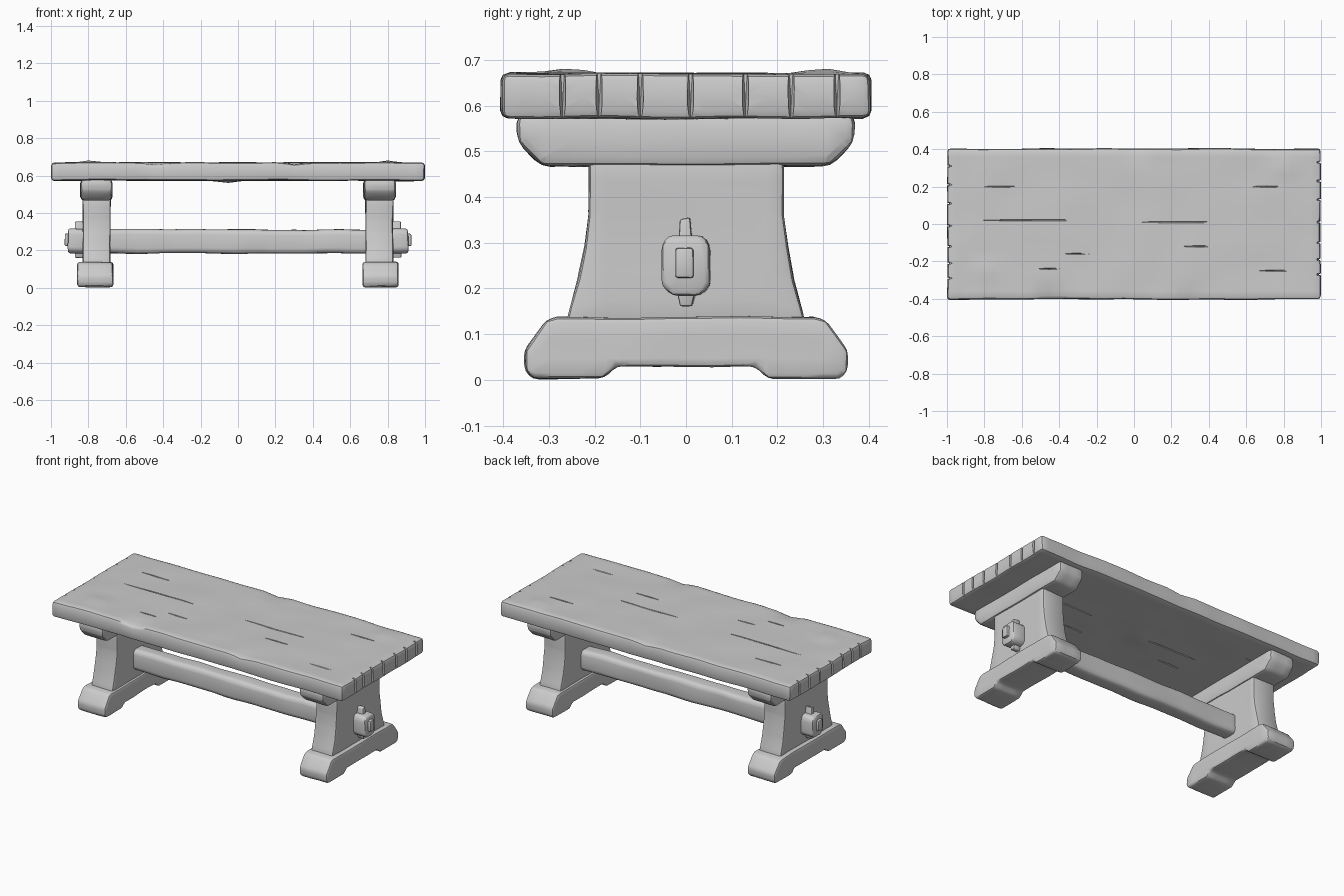
import bpy, bmesh, math
from mathutils import Vector, noise

if "Cube" in bpy.data.objects:
    bpy.data.objects.remove(bpy.data.objects["Cube"])

GREY = (0.6, 0.6, 0.6, 1)
wood = bpy.data.materials.new("grey_wood")
wood.use_nodes = True
wood.diffuse_color = GREY
wood.node_tree.nodes["Principled BSDF"].inputs["Base Color"].default_value = GREY


def finish(bm, name):
    bmesh.ops.recalc_face_normals(bm, faces=bm.faces)
    mesh = bpy.data.meshes.new(name)
    bm.to_mesh(mesh)
    bm.free()
    mesh.materials.append(wood)
    ob = bpy.data.objects.new(name, mesh)
    bpy.context.collection.objects.link(ob)
    return ob


def smooth(ob):
    bpy.ops.object.select_all(action='DESELECT')
    bpy.context.view_layer.objects.active = ob
    ob.select_set(True)
    bpy.ops.object.shade_smooth_by_angle(angle=math.radians(40))


def slices(lo, hi, count):
    return [lo + (hi - lo) * i / count for i in range(1, count)]


def beam(name, profile, x0, x1, bevel, cuts=(1, 1, 1), wobble=0.004, freq=7, dents=()):
    """Extrude a (y, z) profile along x, round its edges, then hand-carve it."""
    bm = bmesh.new()
    base = bm.faces.new([bm.verts.new((x0, y, z)) for y, z in profile])
    out = bmesh.ops.extrude_face_region(bm, geom=[base])
    for v in out["geom"]:
        if isinstance(v, bmesh.types.BMVert):
            v.co.x = x1
    bmesh.ops.recalc_face_normals(bm, faces=bm.faces)
    sharp = [e for e in bm.edges if e.calc_face_angle(0) > 0.3]
    bmesh.ops.bevel(bm, geom=sharp, offset=bevel, segments=2, profile=0.5,
                    affect='EDGES', clamp_overlap=True)
    for axis in range(3):
        vals = [v.co[axis] for v in bm.verts]
        normal = Vector((0, 0, 0))
        normal[axis] = 1
        for s in slices(min(vals), max(vals), cuts[axis]):
            bmesh.ops.bisect_plane(bm, geom=bm.verts[:] + bm.edges[:] + bm.faces[:],
                                   plane_co=normal * s, plane_no=normal)
    for v in bm.verts:
        v.co += noise.noise_vector(v.co * freq) * wobble
        for px, py, pz, radius, depth in dents:
            d = (v.co - Vector((px, py, pz))).length
            v.co.z += depth * max(0, 1 - d / radius)
        v.co.z = max(v.co.z, 0)
    return finish(bm, name)


def box(y0, y1, z0, z1):
    return [(y0, z0), (y1, z0), (y1, z1), (y0, z1)]


def mirrored(half):
    return half + [(-y, z) for y, z in reversed(half)]


# Table top, slightly uneven, with a few raised and worn spots
dents = [(0.8, 0.3, 0.67, 0.08, 0.014), (-0.8, -0.25, 0.67, 0.08, 0.014),
         (-0.05, 0, 0.57, 0.1, -0.013), (-0.45, -0.4, 0.67, 0.1, -0.015),
         (0.3, -0.4, 0.67, 0.08, -0.012), (0, 0.4, 0.67, 0.1, -0.012)]
top = beam("table_top", box(-0.403, 0.403, 0.573, 0.67), -0.998, 0.998, 0.016,
           (40, 18, 2), 0.005, 5, dents)

# Cracks in the boards: lozenge grooves on the faces, wedge notches at the ends
bm = bmesh.new()


def lozenge(center, half):
    c, h = Vector(center), Vector(half)
    geom = bmesh.ops.create_icosphere(bm, subdivisions=1, radius=1)["verts"]
    for v in geom:
        v.co = c + v.co * h


for x, y, length in [(-0.55, 0.02, 0.3), (0.25, 0.01, 0.25), (-0.3, -0.16, 0.08),
                     (0.72, 0.2, 0.1), (0.75, -0.25, 0.09), (-0.7, 0.2, 0.12),
                     (0.35, -0.12, 0.1), (-0.45, -0.24, 0.07)]:
    lozenge((x, y, 0.672), (length, 0.005, 0.012))
    lozenge((-x, y, 0.571), (length, 0.005, 0.010))
for side in (-1, 1):
    for y in (-0.28, -0.2, -0.11, 0, 0.12, 0.22, 0.32):
        lozenge((side, y + 0.01 * side, 0.64), (0.03, 0.008, 0.09))
cutter = finish(bm, "crack_cutter")
cutter.hide_render = True
cutter.hide_viewport = True
cut = top.modifiers.new("cracks", 'BOOLEAN')
cut.operation = 'DIFFERENCE'
cut.object = cutter
cut.solver = 'EXACT'
parts = [top]

# Long rail joining the two trestles
parts.append(beam("stretcher", mirrored([(0.035, 0.183), (0.052, 0.2), (0.052, 0.295), (0.035, 0.312)]),
                  -0.72, 0.72, 0.012, (24, 1, 2), 0.006, 6))

foot = mirrored([(0.15, 0.03), (0.18, 0.003), (0.335, 0.003), (0.352, 0.02),
                 (0.352, 0.065), (0.305, 0.13), (0.28, 0.137)])
panel = mirrored([(0.265, 0.11), (0.252, 0.16), (0.235, 0.22), (0.222, 0.29),
                  (0.213, 0.36), (0.213, 0.5)])
bracket = mirrored([(0.315, 0.468), (0.368, 0.52), (0.37, 0.58)])
tenon = mirrored([(0.03, 0.183), (0.053, 0.205), (0.053, 0.295), (0.038, 0.315)])

# Trestles: foot, flared panel, top bracket, through tenon and its wedge
for side, word in ((1, "left"), (-1, "right")):
    for name, prof, x0, x1, bevel, cuts in [
            ("foot", foot, 0.668, 0.858, 0.02, (3, 12, 3)),
            ("leg_panel", panel, 0.682, 0.83, 0.012, (2, 6, 6)),
            ("bracket", bracket, 0.672, 0.842, 0.02, (3, 12, 2)),
            ("tenon", tenon, 0.8, 0.91, 0.014, (2, 2, 2)),
            ("tenon_tip", box(-0.022, 0.018, 0.222, 0.288), 0.89, 0.927, 0.006, (1, 1, 1)),
            ("wedge", [(-0.014, 0.16), (0.012, 0.16), (0.022, 0.2), (0.01, 0.355),
                       (-0.013, 0.35), (-0.022, 0.2)], 0.828, 0.872, 0.005, (1, 1, 2))]:
        parts.append(beam(word + "_" + name, prof, side * x0, side * x1, bevel, cuts))

for ob in parts:
    smooth(ob)
